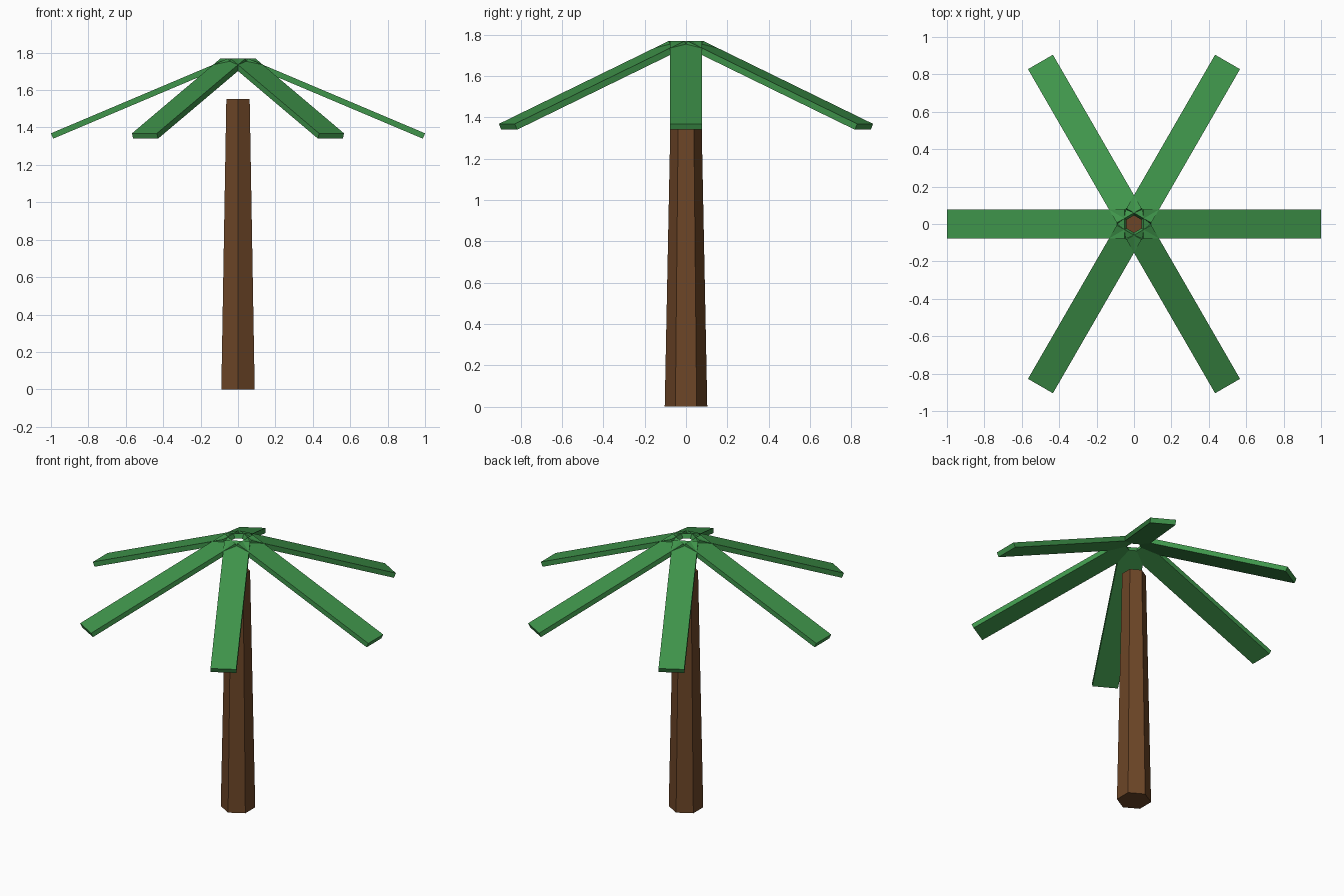
import bpy
import math
from mathutils import Matrix, Vector

default_cube = bpy.data.objects.get("Cube")
if default_cube:
    bpy.data.objects.remove(default_cube, do_unlink=True)


def make_material(name, colour):
    mat = bpy.data.materials.new(name)
    mat.use_nodes = True
    mat.diffuse_color = colour
    mat.node_tree.nodes["Principled BSDF"].inputs["Base Color"].default_value = colour
    return mat


bark = make_material("bark_brown", (0.15, 0.06, 0.02, 1))
leaf = make_material("leaf_green", (0.05, 0.30, 0.07, 1))

# Tapered six-sided trunk
TRUNK_HEIGHT = 1.553
bpy.ops.mesh.primitive_cone_add(vertices=6, radius1=0.103, radius2=0.072,
                                depth=TRUNK_HEIGHT, location=(0, 0, TRUNK_HEIGHT / 2))
trunk = bpy.context.object
trunk.name = "trunk"
trunk.data.materials.append(bark)

# Six drooping plank fronds in a ring around the crown
FROND_SIZE = Vector((1.03, 0.154, 0.031))
FROND_COUNT = 6
droop = Matrix.Rotation(0.4, 4, "Y")
place = Matrix.Translation((0.52, 0, 1.555))
for i in range(FROND_COUNT):
    bpy.ops.mesh.primitive_cube_add(size=1)
    frond = bpy.context.object
    frond.name = f"frond_{i + 1}"
    turn = Matrix.Rotation(math.tau * i / FROND_COUNT, 4, "Z")
    frond.data.transform(turn @ place @ droop @ Matrix.Diagonal(FROND_SIZE.to_4d()))
    frond.data.materials.append(leaf)
